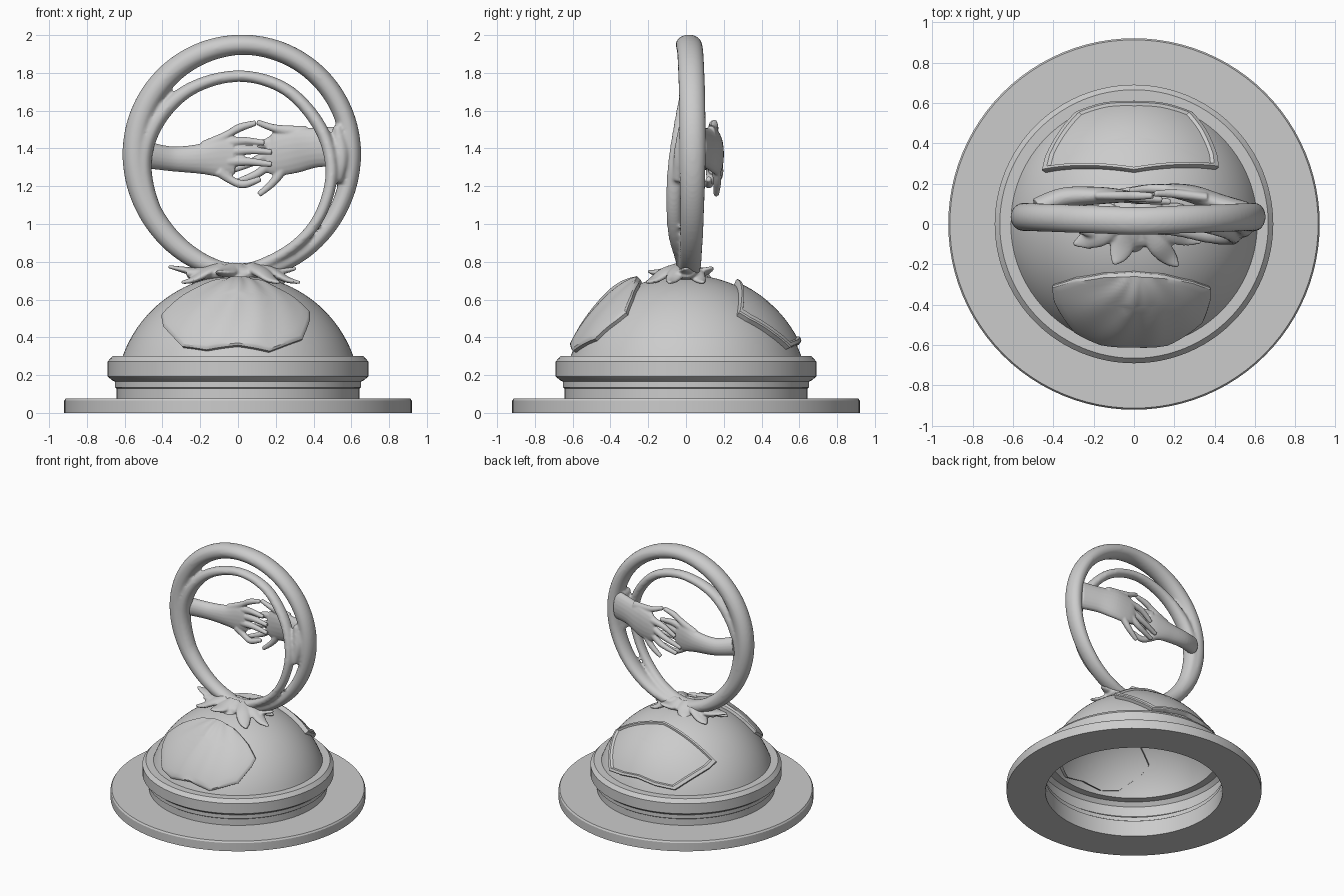
import bpy, bmesh, math
from mathutils import Vector

if "Cube" in bpy.data.objects:
    bpy.data.objects.remove(bpy.data.objects["Cube"])

DOME_Z, DOME_R = 0.083, 0.648


def make_object(name, bm, angle=None):
    bmesh.ops.recalc_face_normals(bm, faces=bm.faces)
    me = bpy.data.meshes.new(name)
    bm.to_mesh(me)
    bm.free()
    ob = bpy.data.objects.new(name, me)
    bpy.context.collection.objects.link(ob)
    if angle:
        bpy.ops.object.select_all(action='DESELECT')
        ob.select_set(True)
        bpy.context.view_layer.objects.active = ob
        bpy.ops.object.shade_smooth_by_angle(angle=math.radians(angle))
    return ob


def revolve(name, profile, closed=False, n=96):
    bm = bmesh.new()
    rings = []
    for r, z in profile:
        if r < 1e-5:
            rings.append([bm.verts.new((0, 0, z))] * n)
        else:
            rings.append([bm.verts.new((r * math.cos(2 * math.pi * i / n),
                                        r * math.sin(2 * math.pi * i / n), z)) for i in range(n)])
    pairs = list(zip(rings, rings[1:])) + ([(rings[-1], rings[0])] if closed else [])
    for a, b in pairs:
        for i in range(n):
            j = (i + 1) % n
            bm.faces.new(list(dict.fromkeys((a[i], a[j], b[j], b[i]))))
    return make_object(name, bm, 30)


def spline(pts, closed, steps=6):
    """Catmull-Rom through points of any dimension."""
    n, out = len(pts), []
    for i in range(n if closed else n - 1):
        idx = [(i + k) % n if closed else min(max(i + k, 0), n - 1) for k in (-1, 0, 1, 2)]
        p = [pts[k] for k in idx]
        for s in range(steps):
            t = s / steps
            out.append([0.5 * (2 * b + (c - a) * t + (2 * a - 5 * b + 4 * c - d) * t * t
                               + (3 * b - a - 3 * c + d) * t ** 3) for a, b, c, d in zip(*p)])
    return out if closed else out + [list(pts[-1])]


def tube(bm, pts, closed=False, ref=(0, 1, 0), n=16):
    """Loft an oval along (x, y, z, half width, half depth) points."""
    pts = spline(pts, closed)
    m, ref, rings = len(pts), Vector(ref), []
    for i, (x, y, z, a, b) in enumerate(pts):
        nxt = pts[(i + 1) % m if closed else min(i + 1, m - 1)]
        prv = pts[i - 1 if closed else max(i - 1, 0)]
        t = (Vector(nxt[:3]) - Vector(prv[:3])).normalized()
        u = t.cross(ref).normalized()
        v = u.cross(t)
        rings.append([bm.verts.new(Vector((x, y, z)) + u * a * math.cos(2 * math.pi * k / n)
                                   + v * b * math.sin(2 * math.pi * k / n)) for k in range(n)])
    for i in range(m if closed else m - 1):
        r, s = rings[i], rings[(i + 1) % m]
        for k in range(n):
            bm.faces.new((r[k], r[(k + 1) % n], s[(k + 1) % n], s[k]))
    if not closed:
        bm.faces.new(rings[0])
        bm.faces.new(rings[-1])


def fuse(name, bm, voxel, smooth):
    """Melt overlapping tubes into one sculpted skin."""
    ob = make_object(name, bm)
    rm = ob.modifiers.new("fuse", 'REMESH')
    rm.mode, rm.voxel_size, rm.use_smooth_shade = 'VOXEL', voxel, True
    sm = ob.modifiers.new("soften", 'SMOOTH')
    sm.factor, sm.iterations = 0.5, smooth
    return ob


def on_sphere(x, y):
    return Vector((x, y, math.sqrt(max(0.675 ** 2 - x * x - y * y, 0.01)))).normalized()


def panel(name, outline, layers, relief=None):
    """Plaque on the dome: plan outline (x, y), layers of (scale, radius)."""
    dirs = [on_sphere(x, y) for x, y in outline]
    loop = [a.lerp(b, s / 8).normalized() for a, b in zip(dirs, dirs[1:] + dirs[:1]) for s in range(8)]
    mid = on_sphere(0, sum(p[1] for p in outline) / len(outline))
    bm, rings = bmesh.new(), []

    def place(d, r, bump):
        extra = relief(d.x * 0.675, d.y * 0.675) if relief and bump else 0
        return bm.verts.new(d * (r + extra) + Vector((0, 0, DOME_Z)))
    for s, r in layers:
        rings.append([place(mid.lerp(d, s).normalized(), r, s < 0.95) for d in loop])
    n = len(loop)
    for a, b in zip(rings, rings[1:]):
        for i in range(n):
            bm.faces.new((a[i], a[(i + 1) % n], b[(i + 1) % n], b[i]))
    tip = place(mid, layers[-1][1], True)
    for i in range(n):
        bm.faces.new((rings[-1][i], rings[-1][(i + 1) % n], tip))
    return make_object(name, bm, 30)


# Hollow base: flat disc, moulded plinth and dome
revolve("base_disc", [(0.64, 0), (0.92, 0), (0.92, 0.065), (0.912, 0.077), (0.64, 0.077)], closed=True)
a0 = math.asin((0.30 - DOME_Z) / DOME_R)
dome = [(DOME_R * math.cos(a0 + (math.pi / 2 - a0) * i / 24),
         DOME_Z + DOME_R * math.sin(a0 + (math.pi / 2 - a0) * i / 24)) for i in range(24)]
revolve("plinth_and_dome", [(0.642, 0.077), (0.642, 0.128), (0.652, 0.135), (0.652, 0.165), (0.665, 0.172),
                            (0.69, 0.192), (0.69, 0.272), (0.665, 0.30)] + dome + [(0, DOME_Z + DOME_R)])


# Front plaque with carved drapery folds, rear plaque with raised frame
def folds(x, y):
    a, d = math.atan2(x, -(y + 0.2)), math.hypot(x, y + 0.25)
    return (0.022 * math.exp(-(x / 0.13) ** 2 - ((y + 0.34) / 0.12) ** 2)
            + 0.004 * math.sin(11 * a + 14 * d) * math.exp(-(x / 0.25) ** 2))


panel("front_plaque", [(-0.41, -0.31), (-0.3, -0.275), (-0.15, -0.25), (0, -0.243), (0.15, -0.255),
                       (0.3, -0.29), (0.385, -0.32), (0.385, -0.37), (0.345, -0.49), (0.23, -0.575),
                       (0.17, -0.605), (0, -0.615), (-0.17, -0.602), (-0.3, -0.54), (-0.4, -0.39)],
      [(1, 0.62), (1, 0.668), (0.97, 0.676)] + [(0.94 - 0.09 * i, 0.678) for i in range(10)], folds)
panel("rear_plaque", [(-0.455, 0.265), (0, 0.265), (0.42, 0.28), (0.415, 0.33), (0.36, 0.46), (0.29, 0.55),
                      (0.15, 0.595), (0, 0.605), (-0.15, 0.597), (-0.29, 0.55), (-0.36, 0.47), (-0.44, 0.33)],
      [(1, 0.62), (1, 0.675), (0.985, 0.682), (0.92, 0.682), (0.89, 0.668)]
      + [(0.8 - 0.15 * i, 0.668) for i in range(5)])

# Double ring growing out of the foot
bm = bmesh.new()
outer = []
for i in range(20):
    t = 2 * math.pi * i / 20
    c, s = math.cos(t), math.sin(t)
    left, low = max(0, -c), max(0, -s)
    w = 0.054 + 0.012 * left - 0.014 * low * (1 - left)
    outer.append((0.02 + (0.632 - w) * c, 0.015 + 0.02 * abs(c),
                  1.37 + (0.633 - w) * s * (1 + 0.06 * low), w, 0.07 - 0.012 * low))
tube(bm, outer, True, n=24)
inner = [(0, 0.03, 1.783, 0.031), (0.25, 0.015, 1.715, 0.033), (0.43, -0.02, 1.52, 0.035),
         (0.495, -0.055, 1.3, 0.033), (0.458, -0.065, 1.1, 0.031), (0.36, -0.055, 0.94, 0.03),
         (0.2, -0.02, 0.82, 0.031), (0, 0, 0.755, 0.036), (-0.25, 0.015, 0.83, 0.038),
         (-0.43, 0.03, 1.03, 0.045), (-0.505, 0.035, 1.3, 0.048), (-0.44, 0.035, 1.53, 0.045),
         (-0.26, 0.03, 1.71, 0.036)]
tube(bm, [p + (p[3] * 1.3,) for p in inner], True, n=20)
# bridge tying the rings together at the right forearm
tube(bm, [(0.53, -0.02, 1.22, 0.025, 0.05), (0.545, 0.0, 1.37, 0.05, 0.065), (0.525, 0.01, 1.52, 0.025, 0.05)])
fuse("double_ring", bm, 0.01, 8)

# Foot: ragged petals and roots flowing from the ring over the dome top
bm = bmesh.new()
tube(bm, [(-0.27, 0, 0.74, 0.05, 0.025), (0, -0.01, 0.735, 0.11, 0.05), (0.24, 0, 0.74, 0.05, 0.025)], ref=(0, 0, 1))
for x, y, z, w in [(-0.37, 0.02, 0.775, 0.06), (-0.3, -0.1, 0.69, 0.06), (-0.1, -0.2, 0.75, 0.06),
                   (0.0, -0.16, 0.69, 0.05), (0.22, -0.21, 0.69, 0.055), (0.33, -0.09, 0.69, 0.05),
                   (0.31, 0.0, 0.765, 0.05), (0.13, 0.14, 0.77, 0.06), (-0.08, 0.14, 0.70, 0.06),
                   (-0.25, 0.1, 0.69, 0.06), (0.25, 0.09, 0.69, 0.05)]:
    tube(bm, [(x * 0.3, y * 0.1, 0.77, 0.04, 0.03), (x * 0.55, y * 0.5, 0.745, w, 0.026),
              (x * 0.8, y * 0.8, 0.35 * 0.73 + 0.65 * z, w * 0.75, 0.016), (x, y, z, 0.01, 0.008)], ref=(0, 0, 1))
fuse("foot_petals", bm, 0.008, 2)


# Two hands reaching for each other
def hand(name, arm, fingers):
    bm = bmesh.new()
    tube(bm, arm, n=20)
    for root, *pts in fingers:
        radii = [root] + [0.022] * (len(pts) - 2) + [0.015]
        tube(bm, [p + (r, min(r, 0.026)) for p, r in zip(pts, radii)])
    fuse(name, bm, 0.006, 4)


hand("left_hand",
     [(-0.48, 0.08, 1.365, 0.07, 0.05), (-0.35, 0.13, 1.345, 0.066, 0.05), (-0.2, 0.14, 1.345, 0.08, 0.045),
      (-0.09, 0.14, 1.355, 0.11, 0.036), (-0.02, 0.135, 1.36, 0.095, 0.027)],
     [(0.045, (-0.17, 0.14, 1.4), (-0.06, 0.14, 1.47), (0.01, 0.14, 1.51), (0.095, 0.14, 1.535)),
      (0.028, (-0.05, 0.14, 1.43), (0.03, 0.13, 1.44), (0.14, 0.12, 1.43)),
      (0.028, (-0.05, 0.14, 1.38), (0.06, 0.12, 1.39), (0.18, 0.11, 1.38)),
      (0.028, (-0.05, 0.13, 1.33), (0.06, 0.12, 1.33), (0.18, 0.11, 1.315)),
      (0.03, (-0.1, 0.13, 1.28), (-0.04, 0.13, 1.235), (0.03, 0.12, 1.21), (0.12, 0.12, 1.24))])
hand("right_hand",
     [(0.555, 0.06, 1.41, 0.11, 0.05), (0.42, 0.1, 1.405, 0.105, 0.05), (0.3, 0.145, 1.39, 0.12, 0.045),
      (0.2, 0.165, 1.37, 0.115, 0.036), (0.15, 0.17, 1.37, 0.09, 0.026)],
     [(0.04, (0.36, 0.13, 1.48), (0.2, 0.15, 1.505), (0.1, 0.15, 1.54)),
      (0.028, (0.18, 0.17, 1.43), (0.08, 0.175, 1.41), (-0.02, 0.165, 1.35)),
      (0.028, (0.17, 0.17, 1.375), (0.07, 0.175, 1.325), (-0.07, 0.16, 1.27)),
      (0.028, (0.18, 0.17, 1.33), (0.1, 0.175, 1.265), (-0.03, 0.16, 1.215)),
      (0.028, (0.25, 0.16, 1.31), (0.19, 0.165, 1.225), (0.11, 0.16, 1.155))])
